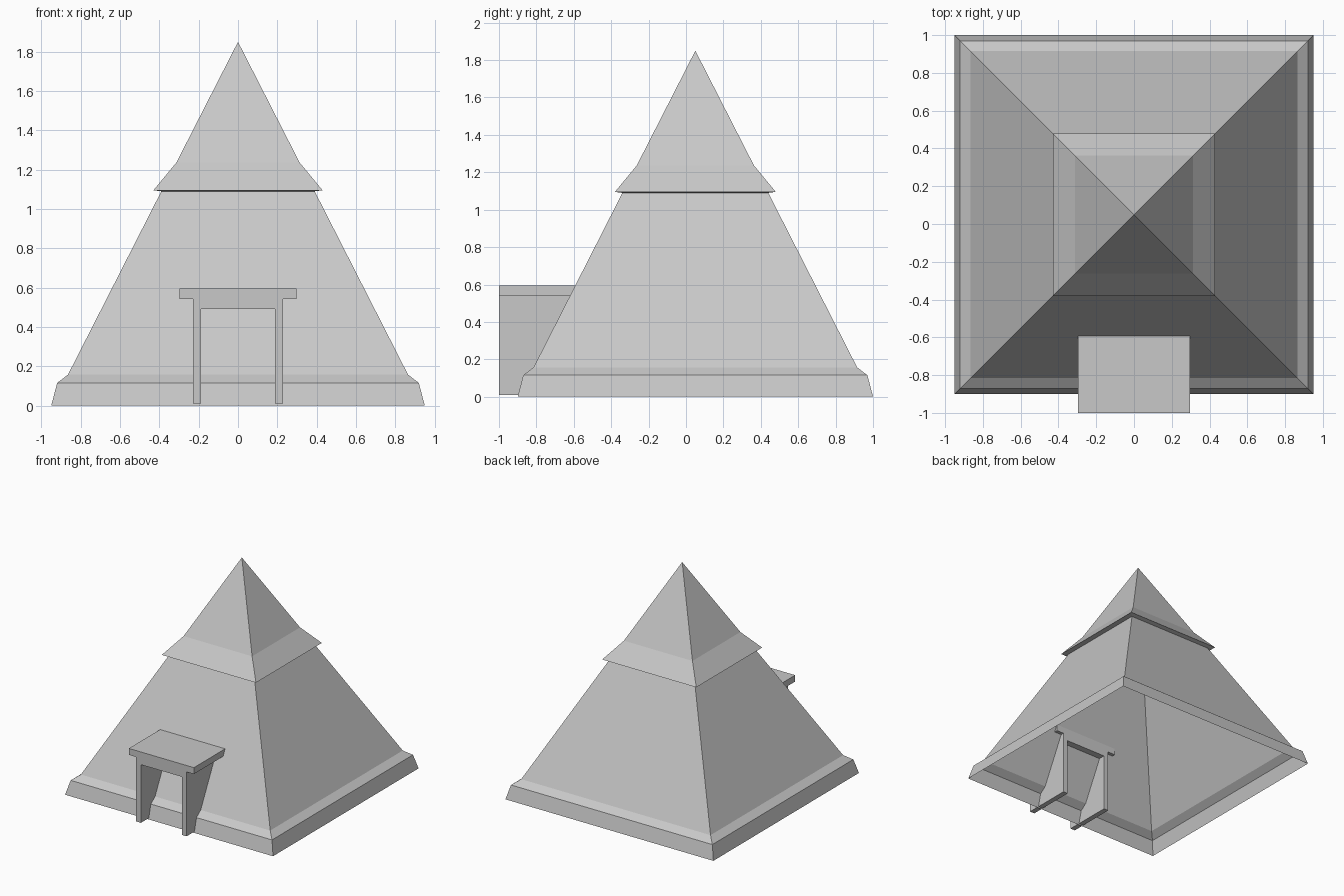
import bpy
import bmesh

cube = bpy.data.objects.get("Cube")
if cube:
    bpy.data.objects.remove(cube, do_unlink=True)

# One stone colour
stone = bpy.data.materials.new("light grey stone")
stone.use_nodes = True
stone.diffuse_color = (0.58, 0.58, 0.58, 1)
stone.node_tree.nodes["Principled BSDF"].inputs["Base Color"].default_value = stone.diffuse_color

CENTRE_Y = 0.05


def finish(name, bm):
    mesh = bpy.data.meshes.new(name)
    bm.normal_update()
    bm.to_mesh(mesh)
    bm.free()
    mesh.materials.append(stone)
    obj = bpy.data.objects.new(name, mesh)
    bpy.context.collection.objects.link(obj)
    return obj


def square_shell(name, profile, apex=None):
    """Hollow four-sided shell from (half width, height) steps."""
    bm = bmesh.new()
    corners = ((-1, -1), (1, -1), (1, 1), (-1, 1))
    rings = [[bm.verts.new((sx * r, CENTRE_Y + sy * r, z)) for sx, sy in corners]
             for r, z in profile]
    for low, high in zip(rings, rings[1:]):
        for i in range(4):
            j = (i + 1) % 4
            bm.faces.new((low[i], low[j], high[j], high[i]))
    if apex is not None:
        tip = bm.verts.new((0, CENTRE_Y, apex))
        for i in range(4):
            bm.faces.new((rings[-1][i], rings[-1][(i + 1) % 4], tip))
    return finish(name, bm)


# Flared plinth, sloping walls and overhanging cap, all open below
square_shell("plinth", [(0.95, 0), (0.92, 0.115), (0.865, 0.157)])
square_shell("pyramid_walls", [(0.865, 0.157), (0.39, 1.09)])
square_shell("pyramid_cap", [(0.39, 1.09), (0.43, 1.095), (0.313, 1.237)], apex=1.85)

# Doorway: mirrored half outline, extruded back into the wall
half = [(0.187, 0.49), (0.187, 0.01), (0.23, 0.01),
        (0.23, 0.542), (0.297, 0.542), (0.297, 0.595)]
outline = half + [(-x, z) for x, z in reversed(half)]
bm = bmesh.new()
face = bm.faces.new([bm.verts.new((x, -1, z)) for x, z in outline])
result = bmesh.ops.extrude_face_region(bm, geom=[face], use_keep_orig=True)
back = [v for v in result["geom"] if isinstance(v, bmesh.types.BMVert)]
bmesh.ops.translate(bm, verts=back, vec=(0, 0.41, 0))
bmesh.ops.recalc_face_normals(bm, faces=bm.faces)
finish("doorway", bm)
